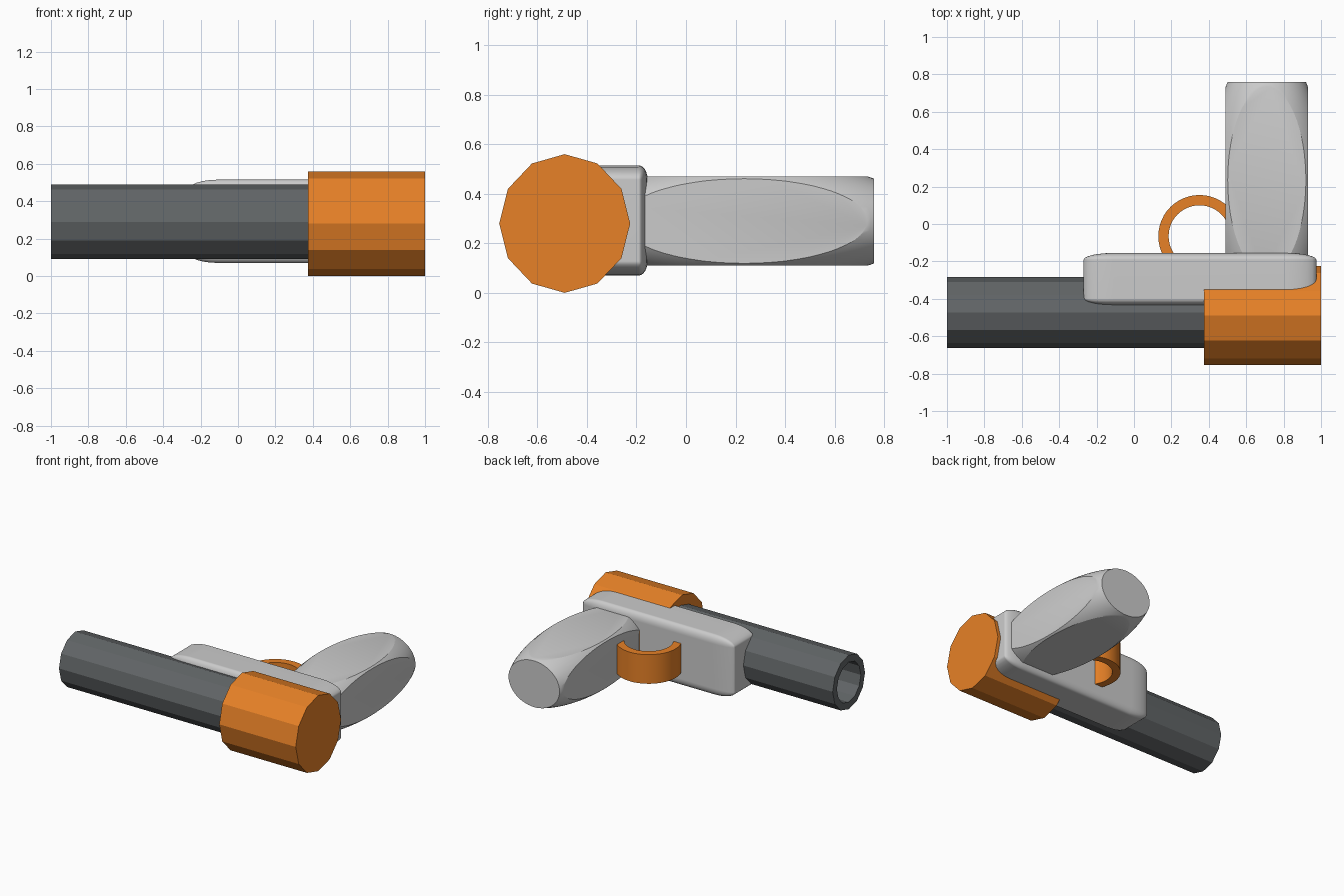
import bpy, bmesh
from math import sin, cos, pi, radians
from mathutils import Matrix, Vector

if "Cube" in bpy.data.objects:
    bpy.data.objects.remove(bpy.data.objects["Cube"])


def material(name, color):
    m = bpy.data.materials.new(name)
    m.diffuse_color = (*color, 1)
    m.use_nodes = True
    m.node_tree.nodes["Principled BSDF"].inputs["Base Color"].default_value = m.diffuse_color
    return m


def add_object(name, bm, mat=None):
    bmesh.ops.recalc_face_normals(bm, faces=bm.faces)
    mesh = bpy.data.meshes.new(name)
    bm.to_mesh(mesh)
    bm.free()
    ob = bpy.data.objects.new(name, mesh)
    bpy.context.collection.objects.link(ob)
    if mat:
        mesh.materials.append(mat)
    return ob


def activate(ob):
    bpy.ops.object.select_all(action='DESELECT')
    ob.select_set(True)
    bpy.context.view_layer.objects.active = ob


def smooth(ob, angle=30):
    activate(ob)
    bpy.ops.object.shade_smooth_by_angle(angle=radians(angle))


def loft(sections, sides, point, caps=False, closed=False):
    """Skin rings given as (radius, offset); point() maps them to space."""
    bm = bmesh.new()
    rings = [[bm.verts.new(point(r, o, 2 * pi * i / sides)) for i in range(sides)]
             for r, o in sections]
    pairs = list(zip(rings, rings[1:]))
    if closed:
        pairs.append((rings[-1], rings[0]))
    for a, b in pairs:
        for i in range(sides):
            j = (i + 1) % sides
            bm.faces.new((a[i], a[j], b[j], b[i]))
    if caps:
        bm.faces.new(rings[0])
        bm.faces.new(rings[-1])
    return bm


def along_x(cy, cz):
    return lambda r, x, a: (x, cy + 0.945 * r * cos(a), cz + r * sin(a))


def box_matrix(lo, hi):
    lo, hi = Vector(lo), Vector(hi)
    return Matrix.Translation((lo + hi) / 2) @ Matrix.Diagonal((*(hi - lo), 1))


orange = material("orange", (0.8, 0.22, 0.02))
dark = material("dark_grey", (0.12, 0.13, 0.135))

# Twelve-sided barrel with a deep bore at the open end
add_object("barrel", loft([(0.2, 0.5), (0.2, -1), (0.148, -1), (0.148, 0.4)],
                          12, along_x(-0.473, 0.29), caps=True), dark)

# Wide twelve-sided cap at the rear
add_object("rear_cap", loft([(0.28, 0.375), (0.28, 1)], 12,
                            along_x(-0.49, 0.28), caps=True), orange)

# Trigger guard ring
ring = add_object("trigger_guard",
                  loft([(0.22, 0.175), (0.22, 0.39), (0.165, 0.39), (0.165, 0.175)], 48,
                       lambda r, z, a: (0.35 + r * cos(a), -0.065 + r * sin(a), z),
                       closed=True), orange)
smooth(ring)

# Rounded body block: bevelled unit cube stretched to size
bm = bmesh.new()
bmesh.ops.create_cube(bm, size=1)
bmesh.ops.bevel(bm, geom=bm.edges[:], offset=0.13, segments=6, profile=0.5, affect='EDGES')
bm.transform(box_matrix((-0.27, -0.435, 0.07), (0.975, -0.155, 0.515)))
body = add_object("body", bm)
smooth(body, 40)
body.modifiers.new("weighted_normals", 'WEIGHTED_NORMAL').keep_sharp = True

# Grip: stretched box intersected with an ellipsoid, leaving oval flats
grip_box = box_matrix((0.49, -0.29, 0.11), (0.93, 0.76, 0.47))
bm = bmesh.new()
bmesh.ops.create_cube(bm, size=1, matrix=grip_box)
grip = add_object("grip", bm)
bm = bmesh.new()
bmesh.ops.create_uvsphere(bm, u_segments=64, v_segments=40, radius=0.69, matrix=grip_box)
cutter = add_object("grip_cutter", bm)
cutter.hide_render = True
mod = grip.modifiers.new("round_corners", 'BOOLEAN')
mod.operation = 'INTERSECT'
mod.solver = 'EXACT'
mod.object = cutter
activate(grip)
bpy.ops.object.modifier_apply(modifier=mod.name)
bpy.data.objects.remove(cutter, do_unlink=True)
smooth(grip, 25)
